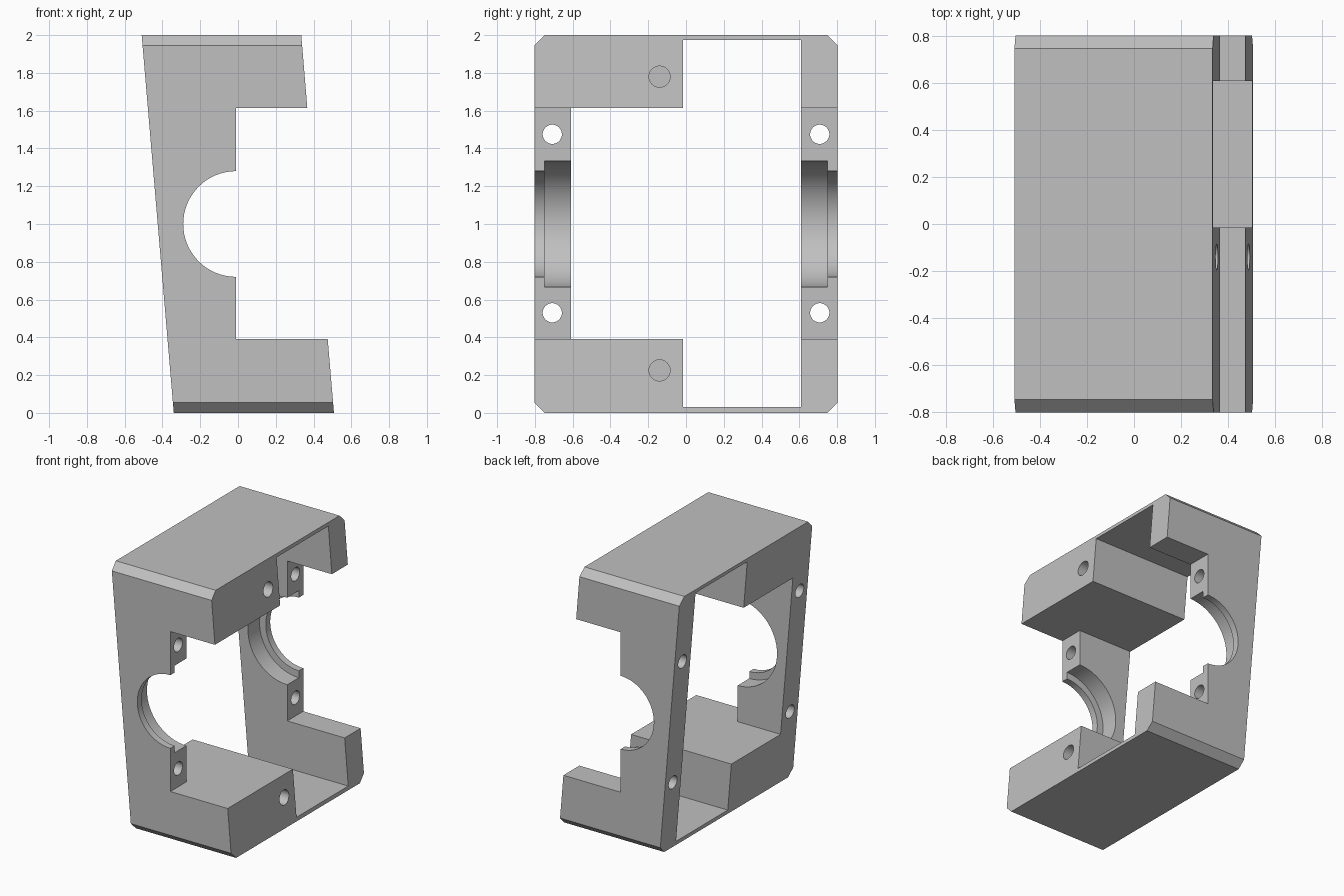
import bpy, bmesh, math
from mathutils import Matrix

if "Cube" in bpy.data.objects:
    bpy.data.objects.remove(bpy.data.objects["Cube"])

grey = bpy.data.materials.new("plain_grey")
grey.diffuse_color = (0.53, 0.53, 0.53, 1)
grey.use_nodes = True
grey.node_tree.nodes["Principled BSDF"].inputs["Base Color"].default_value = grey.diffuse_color


def add_object(name, bm):
    bmesh.ops.recalc_face_normals(bm, faces=bm.faces)
    mesh = bpy.data.meshes.new(name)
    bm.to_mesh(mesh)
    bm.free()
    mesh.materials.append(grey)
    obj = bpy.data.objects.new(name, mesh)
    bpy.context.collection.objects.link(obj)
    return obj


def prism(name, points, axis, start, end):
    """Extrude a closed outline along x (y, z points) or y (x, z points)."""
    bm = bmesh.new()
    place = (lambda a, b: (start, a, b)) if axis == "x" else (lambda a, b: (a, start, b))
    face = bm.faces.new([bm.verts.new(place(a, b)) for a, b in points])
    moved = bmesh.ops.extrude_face_region(bm, geom=[face])["geom"]
    d = end - start
    step = (d, 0, 0) if axis == "x" else (0, d, 0)
    bmesh.ops.translate(bm, vec=step, verts=[v for v in moved if isinstance(v, bmesh.types.BMVert)])
    return add_object(name, bm)


def circle(a, b, r, n):
    return [(a + r * math.cos(2 * math.pi * i / n), b + r * math.sin(2 * math.pi * i / n))
            for i in range(n)]


def rect(a0, a1, b0, b1):
    return [(a0, b0), (a1, b0), (a1, b1), (a0, b1)]


def apply_boolean(body, tool, operation="DIFFERENCE"):
    mod = body.modifiers.new("cut", "BOOLEAN")
    mod.operation, mod.solver, mod.object = operation, "EXACT", tool
    bpy.context.view_layer.objects.active = body
    bpy.ops.object.modifier_apply(modifier=mod.name)
    bpy.data.objects.remove(tool)


# Leaning C-shaped side profile
W, C = 0.803, 0.055
housing = prism("bearing_housing", [
    (-0.34, 0), (0.508, 0), (0.475, 0.39), (-0.01, 0.39),
    (-0.01, 1.613), (0.367, 1.613), (0.335, 2), (-0.51, 2)], "y", -W, W)

# Chamfered long edges
apply_boolean(housing, prism("chamfer_outline", [
    (-W + C, 0), (W - C, 0), (W, C), (W, 2 - C),
    (W - C, 2), (-W + C, 2), (-W, 2 - C), (-W, C)], "x", -1, 1), "INTERSECT")

# L-shaped through opening
apply_boolean(housing, prism("opening", [
    (-0.61, 0.39), (-0.015, 0.39), (-0.015, 0.03), (0.61, 0.03),
    (0.61, 1.973), (-0.015, 1.973), (-0.015, 1.613), (-0.61, 1.613)], "x", -1, 1))

# Stepped bearing seats
apply_boolean(housing, prism("shaft_bore", circle(-0.01, 1, 0.28, 64), "y", -1, 1))
apply_boolean(housing, prism("bearing_bore", circle(-0.01, 1, 0.333, 64), "y", -0.75, 0.75))

# Through bolt holes beside the bearings
for y in (-0.708, 0.708):
    for z in (0.53, 1.475):
        apply_boolean(housing, prism("bolt_hole", circle(y, z, 0.051, 32), "x", -1, 1))

# Blind screw holes in the two blocks
for z, x in ((0.225, 0.49), (1.78, 0.353)):
    apply_boolean(housing, prism("screw_hole", circle(-0.14, z, 0.056, 32), "x", x - 0.4, 1))

# Smooth bores, sharp edges
bpy.ops.object.select_all(action="DESELECT")
housing.select_set(True)
bpy.context.view_layer.objects.active = housing
bpy.ops.object.shade_smooth_by_angle(angle=math.radians(30))
